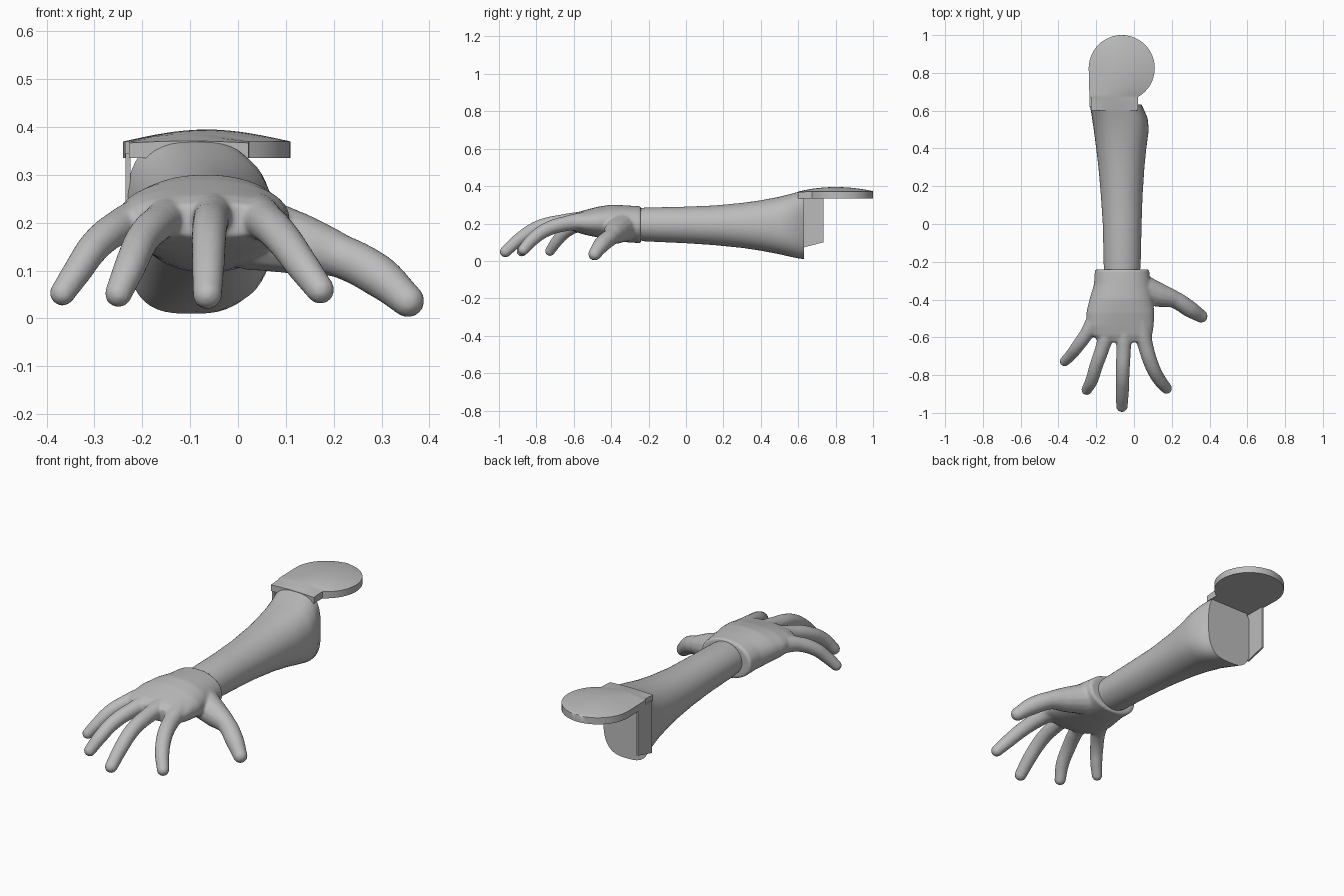
import bpy, bmesh, math
from mathutils import Vector

cube = bpy.data.objects.get("Cube")
if cube:
    bpy.data.objects.remove(cube, do_unlink=True)

grey = bpy.data.materials.new("plain_grey")
grey.use_nodes = True
grey.diffuse_color = (0.5, 0.5, 0.5, 1)
grey.node_tree.nodes["Principled BSDF"].inputs["Base Color"].default_value = (0.5, 0.5, 0.5, 1)


def finish(name, bm):
    bmesh.ops.recalc_face_normals(bm, faces=bm.faces)
    mesh = bpy.data.meshes.new(name)
    bm.to_mesh(mesh)
    bm.free()
    mesh.materials.append(grey)
    obj = bpy.data.objects.new(name, mesh)
    bpy.context.collection.objects.link(obj)
    return obj


def smooth(obj, degrees=40):
    bpy.ops.object.select_all(action="DESELECT")
    obj.select_set(True)
    bpy.context.view_layer.objects.active = obj
    bpy.ops.object.shade_smooth_by_angle(angle=math.radians(degrees))


def loft(bm, rings):
    """Bridge equal rings of points and close both ends."""
    loops = [[bm.verts.new(p) for p in ring] for ring in rings]
    for a, b in zip(loops, loops[1:]):
        for i in range(len(a)):
            j = (i + 1) % len(a)
            bm.faces.new((a[i], a[j], b[j], b[i]))
    bm.faces.new(loops[0])
    bm.faces.new(loops[-1])


def power(v, n):
    return math.copysign(abs(v) ** (2 / n), v)


def section(y, x0, x1, z0, z1, n=2.0, count=48):
    """Rounded-box ring across the y axis."""
    ring = []
    for i in range(count):
        t = math.tau * i / count
        ring.append(((x0 + x1) / 2 + (x1 - x0) / 2 * power(math.cos(t), n), y,
                     (z0 + z1) / 2 + (z1 - z0) / 2 * power(math.sin(t), n)))
    return ring


# Forearm, flaring towards the flat elbow cut
bm = bmesh.new()
loft(bm, [section(*s) for s in (
    (-0.34, -0.15, 0.02, 0.13, 0.27),
    (-0.22, -0.16, 0.035, 0.105, 0.285),
    (0.0, -0.165, 0.04, 0.095, 0.29),
    (0.15, -0.175, 0.045, 0.085, 0.296),
    (0.3, -0.188, 0.055, 0.07, 0.31, 2.1),
    (0.4, -0.2, 0.065, 0.055, 0.324, 2.2),
    (0.5, -0.213, 0.078, 0.036, 0.343, 2.4),
    (0.56, -0.222, 0.072, 0.022, 0.358, 2.6),
    (0.6, -0.228, 0.055, 0.014, 0.369, 2.8),
    (0.632, -0.235, 0.04, 0.01, 0.378, 3.0))])
smooth(finish("forearm", bm))


# Domed round flap over the elbow
def flap_ring(y, top):
    cx, cy, r = -0.065, 0.825, 0.175
    half = math.sqrt(max(r * r - (y - cy) ** 2, 0.0001))
    x0, x1 = cx - half, cx + half
    if y < cy:
        x0 = -0.235 - 0.005 * max(0, (y - 0.63) / 0.2)
    if y < 0.67:
        x0, x1 = -0.228, 0.022
    side = min(0.37, top - 0.004)
    ring = [(x1, y, 0.335), (x0, y, 0.335)]
    for i in range(17):
        u = i / 16
        ring.append((x0 + (x1 - x0) * u, y, side + (top - side) * math.sin(math.pi * u)))
    return ring


bm = bmesh.new()
stations = [0.6, 0.64, 0.669] + [0.825 - 0.175 * math.cos(math.pi * k / 24) for k in range(4, 25)]
loft(bm, [flap_ring(y, 0.395 - (0.55 if y > 0.8 else 0.6) * (y - 0.8) ** 2) for y in stations])
smooth(finish("elbow_flap", bm), 35)

# Thin side panel hanging below the flap
bm = bmesh.new()
loft(bm, [[(x, 0.62, 0.07), (x, 0.735, 0.1), (x, 0.735, 0.345), (x, 0.62, 0.345)]
          for x in (-0.235, -0.225)])
finish("side_panel", bm)

# Hand: palm with open-spread digits fused into one skin
bm = bmesh.new()
loft(bm, [section(*s) for s in (
    (-0.24, -0.207, 0.08, 0.095, 0.292, 2.1),
    (-0.32, -0.212, 0.088, 0.1, 0.297, 2.1),
    (-0.4, -0.236, 0.1, 0.112, 0.301, 2.1),
    (-0.47, -0.252, 0.108, 0.125, 0.29, 2.2),
    (-0.54, -0.25, 0.104, 0.14, 0.272, 2.4),
    (-0.59, -0.225, 0.096, 0.155, 0.258, 2.5),
    (-0.625, -0.17, 0.07, 0.17, 0.24, 2.5))])

# Each digit is a path of x, y, z, radius from knuckle to tip
digits = {
    "little": [(-0.19, -0.48, 0.21, 0.05), (-0.25, -0.58, 0.19, 0.037),
               (-0.30, -0.65, 0.15, 0.034), (-0.335, -0.695, 0.1, 0.031), (-0.367, -0.727, 0.053, 0.027)],
    "ring": [(-0.13, -0.52, 0.215, 0.05), (-0.165, -0.65, 0.2, 0.038),
             (-0.2, -0.75, 0.165, 0.036), (-0.225, -0.83, 0.11, 0.034), (-0.25, -0.877, 0.052, 0.029)],
    "middle": [(-0.05, -0.52, 0.22, 0.05), (-0.055, -0.66, 0.21, 0.039),
               (-0.06, -0.79, 0.18, 0.037), (-0.062, -0.89, 0.117, 0.035), (-0.064, -0.965, 0.05, 0.031)],
    "index": [(0.03, -0.5, 0.215, 0.055), (0.06, -0.64, 0.2, 0.041),
              (0.095, -0.75, 0.165, 0.038), (0.135, -0.825, 0.11, 0.035), (0.172, -0.87, 0.06, 0.03)],
    "thumb": [(0.03, -0.34, 0.18, 0.08), (0.13, -0.375, 0.155, 0.065),
              (0.215, -0.4, 0.13, 0.046), (0.295, -0.45, 0.088, 0.045), (0.355, -0.488, 0.037, 0.035)],
}
for name, path in digits.items():
    curve = bpy.data.curves.new(name, "CURVE")
    curve.dimensions = "3D"
    curve.bevel_depth = 1.0
    curve.bevel_resolution = 5
    curve.use_fill_caps = True
    spline = curve.splines.new("BEZIER")
    spline.bezier_points.add(len(path) - 1)
    for point, (x, y, z, r) in zip(spline.bezier_points, path):
        point.co = (x, y, z)
        point.radius = r
        point.handle_left_type = point.handle_right_type = "AUTO"
    helper = bpy.data.objects.new(name, curve)
    bpy.context.collection.objects.link(helper)
    bpy.context.view_layer.update()
    tube = bpy.data.meshes.new_from_object(helper.evaluated_get(bpy.context.evaluated_depsgraph_get()))
    bm.from_mesh(tube)
    bpy.data.objects.remove(helper, do_unlink=True)
    bpy.data.meshes.remove(tube)
    # Rounded ends
    for x, y, z, r in (path[0], path[-1]):
        ball = bmesh.ops.create_icosphere(bm, subdivisions=3, radius=r)
        bmesh.ops.translate(bm, verts=ball["verts"], vec=Vector((x, y, z)))

bmesh.ops.remove_doubles(bm, verts=bm.verts, dist=0.00001)
hand = finish("hand", bm)
skin = hand.modifiers.new("fused_skin", "REMESH")
skin.mode = "VOXEL"
skin.voxel_size = 0.007
skin.use_smooth_shade = True
relax = hand.modifiers.new("relax", "SMOOTH")
relax.factor = 0.5
relax.iterations = 6
